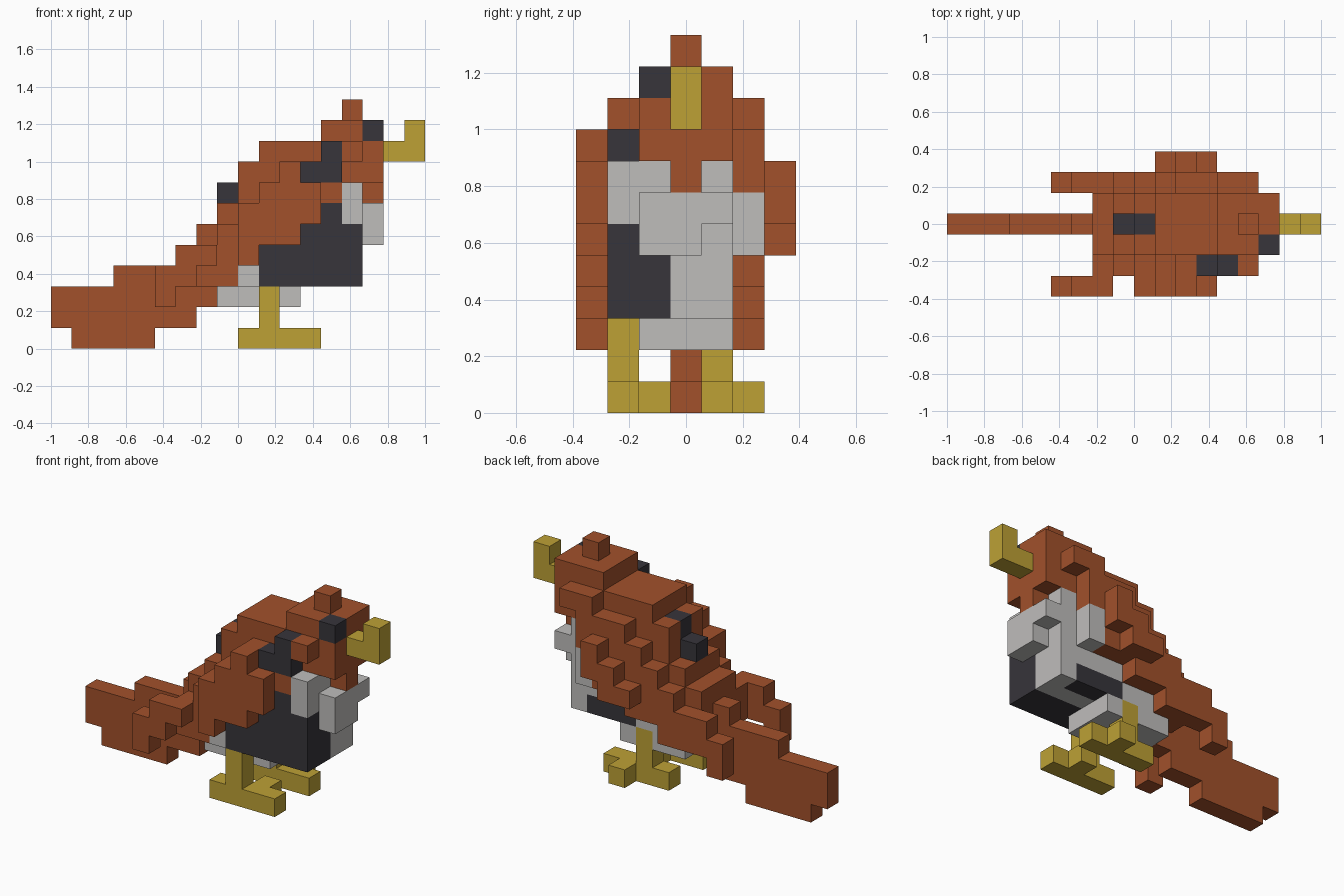
import bpy
import bmesh

cube = bpy.data.objects.get("Cube")
if cube:
    bpy.data.objects.remove(cube, do_unlink=True)

U = 2 / 18  # size of one block


def material(name, rgb):
    m = bpy.data.materials.new(name)
    m.use_nodes = True
    m.diffuse_color = (*rgb, 1)
    bsdf = m.node_tree.nodes["Principled BSDF"]
    bsdf.inputs["Base Color"].default_value = (*rgb, 1)
    bsdf.inputs["Roughness"].default_value = 0.9
    return m


BROWN = material("rust_brown", (0.36, 0.082, 0.024))
DARK = material("charcoal", (0.038, 0.035, 0.043))
LIGHT = material("pale_grey", (0.52, 0.51, 0.50))
GOLD = material("beak_yellow", (0.51, 0.355, 0.036))

cells = {}   # (i, j, k) -> part name; later boxes replace earlier ones
colours = {}


def part(name, colour, *boxes):
    """Fill inclusive block ranges (i0, i1, j0, j1, k0, k1)."""
    colours[name] = colour
    for i0, i1, j0, j1, k0, k1 in boxes:
        for i in range(i0, i1 + 1):
            for j in range(j0, j1 + 1):
                for k in range(k0, k1 + 1):
                    cells[i, j, k] = name


# Tail and body core, rising in steps towards the head
part("tail", BROWN, (0, 0, 0, 0, 1, 2), (1, 2, 0, 0, 0, 2), (3, 4, 0, 0, 0, 3),
     (5, 5, 0, 0, 1, 3), (6, 6, 0, 0, 1, 4))
part("body", BROWN, (7, 7, 0, 0, 2, 5), (7, 7, -1, 1, 3, 5), (8, 8, -1, 1, 3, 6),
     (9, 9, -1, 1, 3, 8), (10, 12, -1, 1, 3, 9))
part("head", BROWN, (13, 14, -1, 1, 7, 10), (15, 15, -1, 1, 8, 9),
     (15, 15, 0, 1, 10, 10), (15, 15, 0, 0, 7, 7),
     (14, 14, -2, -2, 9, 9), (13, 14, 2, 2, 9, 9))
part("crest", BROWN, (14, 14, 0, 0, 11, 11))

# Folded wings: inner layer, outer layer and hanging tip
part("right_wing", BROWN, (7, 7, -2, -2, 3, 4), (8, 8, -2, -2, 3, 5), (9, 9, -2, -2, 4, 6),
     (10, 10, -2, -2, 5, 7), (11, 11, -2, -2, 5, 8), (12, 12, -2, -2, 6, 7),
     (13, 13, -2, -2, 7, 7),
     (9, 9, -3, -3, 4, 6), (10, 10, -3, -3, 5, 7), (11, 11, -3, -3, 5, 8),
     (12, 12, -3, -3, 6, 7),
     (5, 5, -3, -3, 2, 3), (6, 6, -3, -3, 3, 4), (7, 7, -3, -3, 4, 4))
part("left_wing", BROWN, (5, 5, 2, 2, 2, 3), (6, 6, 2, 2, 3, 4), (7, 7, 2, 2, 3, 4),
     (8, 8, 2, 2, 3, 5), (9, 9, 2, 2, 4, 6), (10, 10, 2, 2, 4, 7),
     (11, 12, 2, 2, 5, 8), (13, 13, 2, 2, 7, 8),
     (10, 10, 3, 3, 5, 5), (11, 11, 3, 3, 5, 6), (12, 12, 3, 3, 6, 7))

# Pale belly and chest
part("belly", LIGHT, (8, 11, -1, 1, 2, 2), (9, 14, -1, 1, 3, 4), (9, 9, -2, -2, 3, 3))
part("chest", LIGHT, (13, 14, -1, 1, 5, 6), (13, 13, 2, 2, 5, 6), (14, 14, -2, 1, 7, 7),
     (14, 14, -2, -2, 6, 6), (15, 15, -1, 1, 6, 6), (15, 15, -1, 0, 5, 5))

# Dark patches
part("flank_patch", DARK, (10, 14, -2, -1, 3, 4), (12, 14, -2, -2, 5, 5),
     (13, 13, -2, -2, 6, 6), (11, 13, 1, 1, 3, 3))
part("cheek_patch", DARK, (12, 13, -2, -2, 8, 8), (13, 13, -2, -2, 9, 9))
part("back_spots", DARK, (8, 8, 0, 0, 7, 7), (9, 9, 0, 0, 8, 8))
part("eye", DARK, (15, 15, -1, -1, 10, 10))

# Beak and legs
part("beak", GOLD, (16, 17, 0, 0, 9, 9), (17, 17, 0, 0, 10, 10))
for side, j in (("right", -2), ("left", 1)):
    part(side + "_leg", GOLD, (10, 10, j, j, 1, 2))
    part(side + "_foot", GOLD, (9, 12, j, j, 0, 0), (11, 11, j + 1, j + 1, 0, 0))


def face_corners(cell, axis, sign):
    """Corners of one block face, wound so that it points outwards."""
    u, v = (axis + 1) % 3, (axis + 2) % 3
    ring = [(0, 0), (1, 0), (1, 1), (0, 1)]
    for a, b in (ring if sign > 0 else ring[::-1]):
        c = list(cell)
        c[axis] += sign > 0
        c[u] += a
        c[v] += b
        yield tuple(c)


# Build one mesh per part from its exposed block faces
for name, mat in colours.items():
    bm = bmesh.new()
    verts = {}
    for cell in [c for c, n in cells.items() if n == name]:
        for axis in range(3):
            for sign in (-1, 1):
                beside = list(cell)
                beside[axis] += sign
                if tuple(beside) in cells:
                    continue
                corners = []
                for c in face_corners(cell, axis, sign):
                    if c not in verts:
                        i, j, k = c
                        verts[c] = bm.verts.new(((i - 9) * U, (j - 0.5) * U, k * U))
                    corners.append(verts[c])
                bm.faces.new(corners)
    mesh = bpy.data.meshes.new(name)
    bm.to_mesh(mesh)
    bm.free()
    mesh.materials.append(mat)
    bpy.context.collection.objects.link(bpy.data.objects.new(name, mesh))
